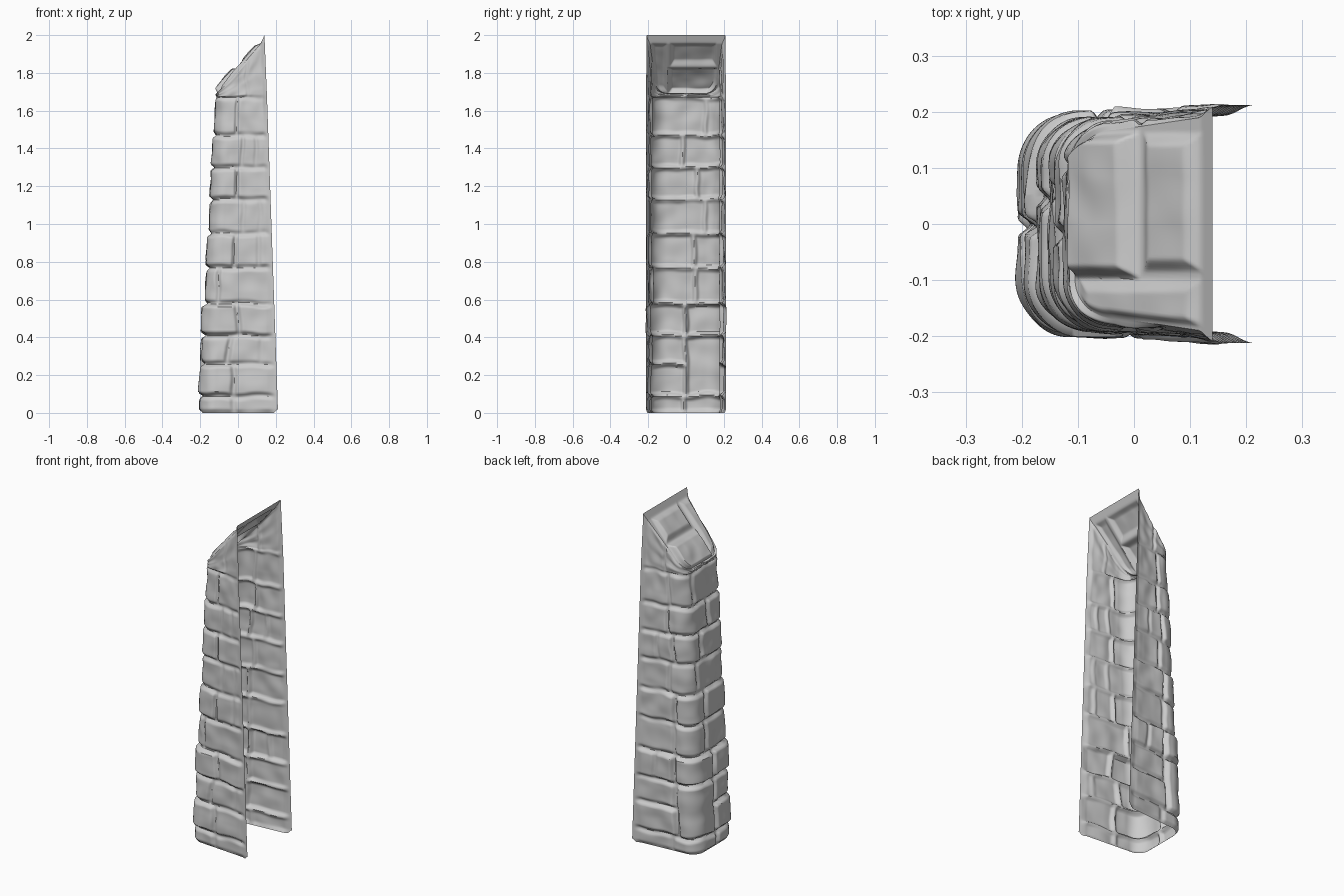
import bpy, bmesh, math, random
from mathutils import Vector, noise

cube = bpy.data.objects.get("Cube")
if cube:
    bpy.data.objects.remove(cube)

stone = bpy.data.materials.new("grey stone")
stone.use_nodes = True
GREY = (0.6, 0.6, 0.6, 1)
stone.diffuse_color = GREY
stone.node_tree.nodes["Principled BSDF"].inputs["Base Color"].default_value = GREY

# Courses: bottom height, joints along the wall (0-1 front, 1-2 left, 2-3 back), depth
COURSES = [
    (0.0, (0.55, 1.45, 2.4), 0.017),
    (0.09, (0.56, 1.5, 2.3), 0.029),
    (0.26, (0.2, 0.65, 1.5, 2.3), 0.02),
    (0.41, (0.54, 1.5, 2.3, 2.65), 0.033),
    (0.58, (0.85, 1.66, 2.3), 0.016),
    (0.77, (0.22, 0.62, 1.62, 2.25), 0.024),
    (0.95, (0.2, 0.5, 1.8, 2.35), 0.013),
    (1.13, (0.62, 1.68, 2.25, 2.6), 0.021),
    (1.3, (0.25, 0.52, 1.45, 2.35), 0.018),
    (1.47, (0.66, 1.82, 2.3), 0.012),
    (1.67, (0.45, 1.5, 2.4), 0.01),
]
TOP = 2.0
RADIUS = 0.07
SHOULDER = 1.67

# Each stone gets its own share of the course depth
random.seed(7)
VARY = [[random.uniform(0.85, 1.1) for _ in range(len(joints) + 1)]
        for _, joints, _ in COURSES]


def smooth(t):
    t = max(0.0, min(1.0, t))
    return t * t * (3 - 2 * t)


def lerp(a, b, t):
    return a + (b - a) * t


def slope(x):
    """Height of the sloping top above a given x, with a steeper lip."""
    if x > 0.12:
        return lerp(1.955, TOP, min(1, (x - 0.12) / 0.02))
    return lerp(1.685, 1.955, max(0, (x + 0.11) / 0.23))


def outline(u, z):
    """Point and outward direction on the U-shaped plan at a height."""
    side = -1 if u < 1.5 else 1
    w = u if u < 1.5 else 3 - u
    opening = 0.212 - 0.035 * z
    face = lerp(-0.188, -0.105, min(1, z / SHOULDER))
    edge = 0.171
    if w < 0.8:
        t = w / 0.8
        x = lerp(opening, face + RADIUS, t)
        flare = 0.015 * (1 - smooth(w / 0.12))
        y = lerp(0.197, edge, t) + flare
        normal = Vector((0, side, 0))
    elif w < 1.2:
        a = (w - 0.8) / 0.4 * math.pi / 2
        x = face + RADIUS - RADIUS * math.sin(a)
        y = edge - RADIUS + RADIUS * math.cos(a)
        normal = Vector((-math.sin(a), side * math.cos(a), 0))
    else:
        x = face
        y = (edge - RADIUS) * (1.5 - w) / 0.3
        normal = Vector((-1, 0, 0))
    return Vector((x, side * y, z)), normal


def relief(u, h):
    """Outward bulge of the stone at this place on the wall."""
    # wavy joints, kept straight at the borders
    hw = h + 0.012 * noise.noise(Vector((u * 3, h * 2, 4))) * smooth(h * 20) * smooth((TOP - h) * 20)
    uw = u + 0.04 * noise.noise(Vector((u, h * 9, 8))) * smooth(u * 5) * smooth((3 - u) * 5)
    n = max(i for i, c in enumerate(COURSES) if i == 0 or hw >= c[0])
    tall = n in (1, 2) and 1.5 <= uw < 2.3
    if tall:  # one corner stone spans two courses
        n = 1
    low, joints, depth = COURSES[n]
    above = n + 2 if tall else n + 1
    high = COURSES[above][0] if above < len(COURSES) else TOP
    ends = (0,) + joints + (3,)
    k = max(i for i in range(len(ends) - 1) if i == 0 or uw >= ends[i])
    across = min(uw - ends[k], ends[k + 1] - uw) * 0.38
    up = min(hw - low, high - hw)
    # upright joints are shallow on the flat sides, deeper round the corners
    corner = smooth((1.1 - abs(u - 1.5)) / 0.3)
    border = smooth(min(u, 3 - u) * 0.38 / 0.05)
    mask = border * lerp(lerp(0.5, 0.1, corner), 1, smooth(across / 0.025)) * smooth(up / 0.022)
    rough = 0.007 * noise.noise(Vector((u * 4, h * 11, n)))
    return mask * (depth * VARY[n][k] * lerp(0.6, 1, corner) + rough)


def sheet(name, cols, rows, place):
    """Grid surface whose points come from place(column, row), each 0 to 1."""
    bm = bmesh.new()
    grid = [[bm.verts.new(place(i / cols, j / rows)) for i in range(cols + 1)]
            for j in range(rows + 1)]
    for j in range(rows):
        for i in range(cols):
            bm.faces.new((grid[j][i], grid[j + 1][i], grid[j + 1][i + 1], grid[j][i + 1]))
    mesh = bpy.data.meshes.new(name)
    bm.to_mesh(mesh)
    bm.free()
    mesh.materials.append(stone)
    ob = bpy.data.objects.new(name, mesh)
    bpy.context.collection.objects.link(ob)
    bpy.ops.object.select_all(action="DESELECT")
    ob.select_set(True)
    bpy.context.view_layer.objects.active = ob
    bpy.ops.object.shade_smooth_by_angle(angle=math.radians(50))


def wall_point(a, b):
    u, h = 3 * a, TOP * b
    point, normal = outline(u, min(h, SHOULDER))
    if h > SHOULDER:
        # last course is cut to the slope and narrows a little
        t = (h - SHOULDER) / (TOP - SHOULDER)
        point.x -= 0.0135 * t * max(0, point.x) / 0.1535
        point.y *= lerp(1, 0.98, t)
        point.z = lerp(SHOULDER, slope(point.x), t)
    # lower corners of the open side are clipped
    point.z += 0.02 * smooth((0.03 - h) / 0.03) * (1 - smooth(min(u, 3 - u) / 0.06))
    return point + normal * relief(u, h)


# Sloping top stones: x range, y range, height
TOP_STONES = [
    (-0.15, 0.014, -0.1, 0.17, 0.03),
    (0.014, 0.125, -0.088, 0.165, 0.017),
    (-0.1, 0.125, -0.19, -0.096, 0.014),
]


def cap_point(a, b):
    near = wall_point(a * 0.4, 1)
    far = wall_point(1 - a * 0.4, 1)
    p = near.lerp(far, b)
    bulge = 0
    for x0, x1, y0, y1, depth in TOP_STONES:
        inset = min(p.x - x0, x1 - p.x, p.y - y0, y1 - p.y)
        bulge = max(bulge, depth * smooth(inset / 0.028))
    # the rim stays joined to the walls
    rim = smooth((1 - a) / 0.12) * smooth(min(b, 1 - b) / 0.05)
    rough = 0.3 * noise.noise(p * 12)
    return p + Vector((-0.77, 0, 0.63)) * bulge * rim * (1 + rough)


sheet("stone_walls", 168, 250, wall_point)
sheet("sloping_top", 84, 80, cap_point)
